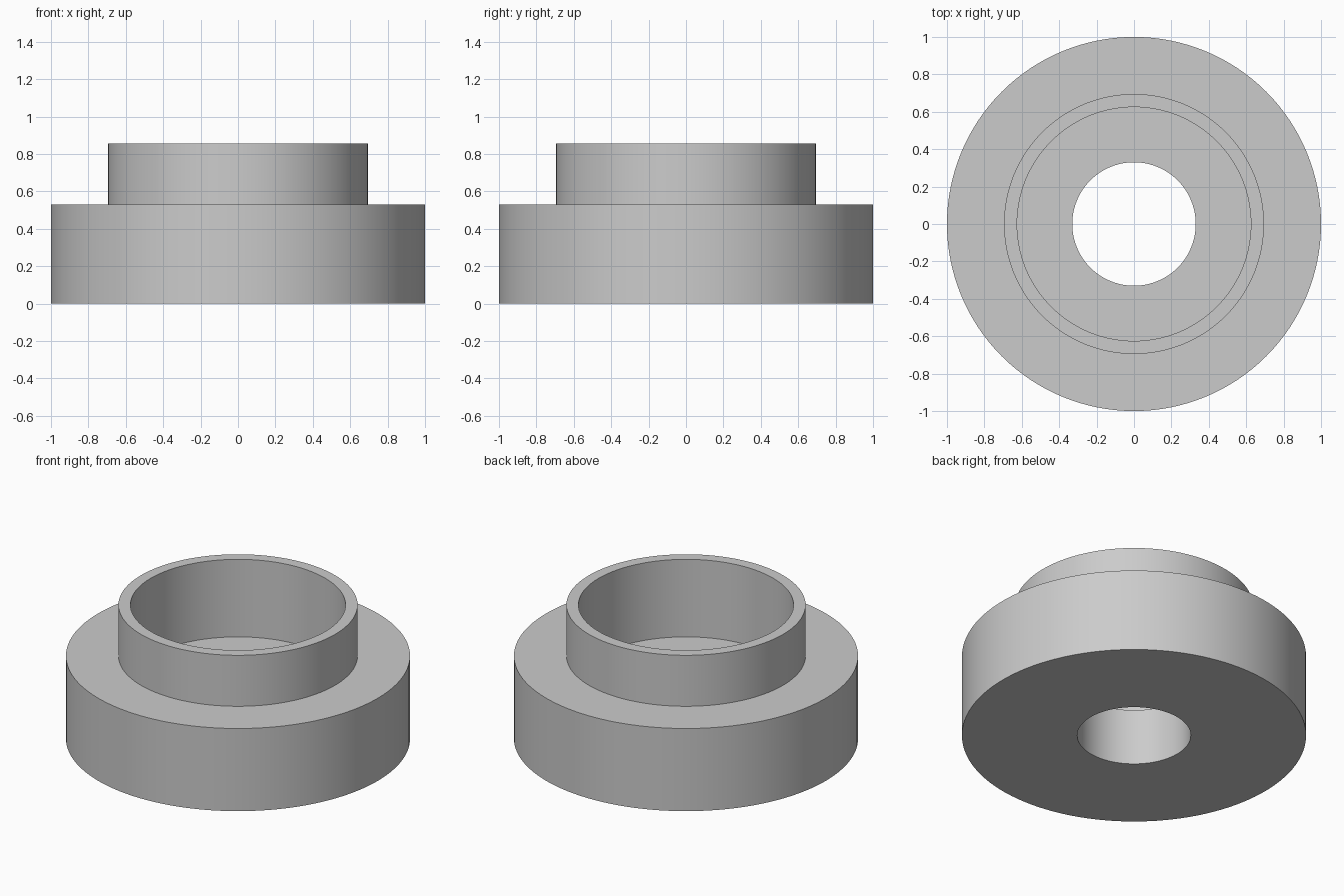
import bpy
import bmesh
import math

cube = bpy.data.objects.get("Cube")
if cube:
    bpy.data.objects.remove(cube, do_unlink=True)

SEGMENTS = 128

# Plain grey finish
grey = bpy.data.materials.new("light_grey")
grey.use_nodes = True
colour = (0.6, 0.6, 0.6, 1.0)
grey.diffuse_color = colour
grey.node_tree.nodes["Principled BSDF"].inputs["Base Color"].default_value = colour


def lathe(name, profile):
    """Revolve a closed (radius, height) profile around z."""
    bm = bmesh.new()
    verts = [bm.verts.new((r, 0, z)) for r, z in profile]
    edges = [bm.edges.new((v, verts[(i + 1) % len(verts)])) for i, v in enumerate(verts)]
    bmesh.ops.spin(bm, geom=verts + edges, cent=(0, 0, 0), axis=(0, 0, 1),
                   angle=math.tau, steps=SEGMENTS, use_merge=True)
    bmesh.ops.remove_doubles(bm, verts=bm.verts, dist=1e-5)
    bmesh.ops.recalc_face_normals(bm, faces=bm.faces)
    mesh = bpy.data.meshes.new(name)
    bm.to_mesh(mesh)
    bm.free()
    mesh.materials.append(grey)
    obj = bpy.data.objects.new(name, mesh)
    bpy.context.collection.objects.link(obj)
    bpy.ops.object.select_all(action="DESELECT")
    obj.select_set(True)
    bpy.context.view_layer.objects.active = obj
    bpy.ops.object.shade_smooth_by_angle(angle=math.radians(30))
    return obj


# Radii and heights of the flange, collar, recess and through hole
flange_r, collar_r, recess_r, bore_r = 1.0, 0.695, 0.625, 0.33
flange_top, collar_top, recess_floor = 0.53, 0.857, 0.36

lathe("flanged_bushing", [
    (bore_r, 0), (flange_r, 0),
    (flange_r, flange_top), (collar_r, flange_top),
    (collar_r, collar_top), (recess_r, collar_top),
    (recess_r, recess_floor), (bore_r, recess_floor),
])
